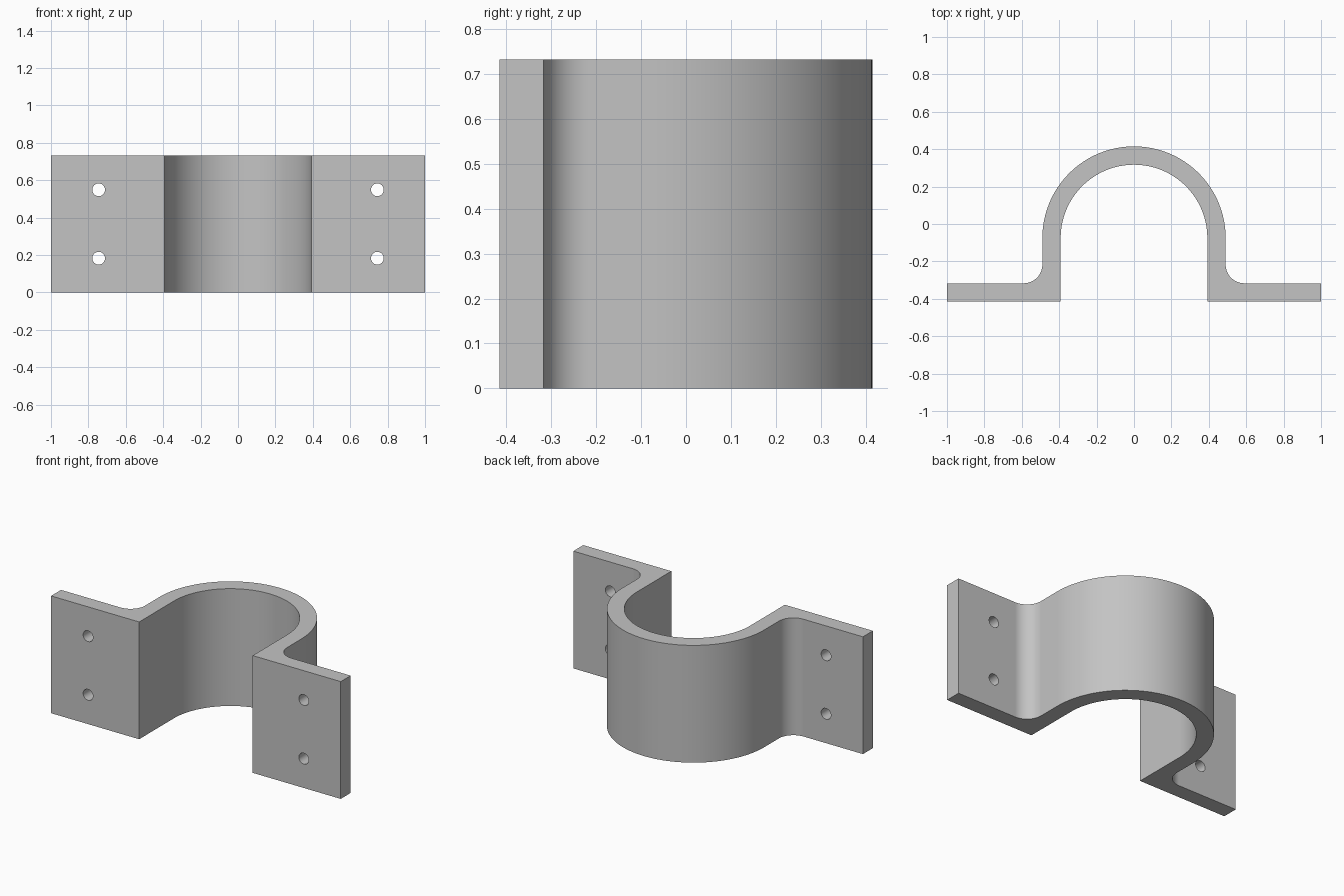
import bpy, bmesh
from math import cos, sin, pi, radians
from mathutils import Matrix

cube = bpy.data.objects.get("Cube")
if cube:
    bpy.data.objects.remove(cube, do_unlink=True)

HEIGHT = 0.732
OUTER, INNER = 0.49, 0.392
ARC_Y = -0.075                 # centre of the half ring
FRONT, BACK = -0.415, -0.317   # flange faces
FILLET = 0.1
HOLE_X, HOLE_R = 0.745, 0.034


def arc(cx, cy, r, start, end, steps):
    angles = [start + (end - start) * i / steps for i in range(steps + 1)]
    return [(cx + r * cos(a), cy + r * sin(a)) for a in angles]


def mesh_object(name, bm):
    mesh = bpy.data.meshes.new(name)
    bmesh.ops.recalc_face_normals(bm, faces=bm.faces)
    bm.to_mesh(mesh)
    bm.free()
    obj = bpy.data.objects.new(name, mesh)
    bpy.context.collection.objects.link(obj)
    return obj


# Clamp outline: right half of the outside, mirrored, then the inner arch
right = [(INNER, FRONT), (1, FRONT), (1, BACK)]
right += arc(OUTER + FILLET, BACK + FILLET, FILLET, -pi / 2, -pi, 16)
left = [(-x, y) for x, y in reversed(right)]
outline = (right + arc(0, ARC_Y, OUTER, 0, pi, 64) + left
           + arc(0, ARC_Y, INNER, pi, 0, 64))

bm = bmesh.new()
face = bm.faces.new([bm.verts.new((x, y, 0)) for x, y in outline])
top = bmesh.ops.extrude_face_region(bm, geom=[face])["geom"]
bmesh.ops.translate(bm, vec=(0, 0, HEIGHT),
                    verts=[v for v in top if isinstance(v, bmesh.types.BMVert)])
clamp = mesh_object("pipe_clamp", bm)

# Four bolt holes through the flanges
bm = bmesh.new()
for x in (-HOLE_X, HOLE_X):
    for z in (HEIGHT / 4, HEIGHT * 3 / 4):
        place = Matrix.Translation((x, (FRONT + BACK) / 2, z)) @ Matrix.Rotation(pi / 2, 4, "X")
        bmesh.ops.create_cone(bm, cap_ends=True, segments=32, radius1=HOLE_R,
                              radius2=HOLE_R, depth=0.3, matrix=place)
cutter = mesh_object("hole_cutter", bm)
cutter.hide_render = True

bpy.ops.object.select_all(action="DESELECT")
clamp.select_set(True)
bpy.context.view_layer.objects.active = clamp
cut = clamp.modifiers.new("bolt_holes", "BOOLEAN")
cut.operation, cut.solver, cut.object = "DIFFERENCE", "EXACT", cutter
bpy.ops.object.modifier_apply(modifier=cut.name)
bpy.data.objects.remove(cutter, do_unlink=True)

# Plain grey metal
grey = bpy.data.materials.new("grey_metal")
grey.use_nodes = True
colour = (0.55, 0.55, 0.55, 1)
grey.diffuse_color = colour
grey.node_tree.nodes["Principled BSDF"].inputs["Base Color"].default_value = colour
clamp.data.materials.clear()
clamp.data.materials.append(grey)

# Smooth curves with crisp edges and flat flanges
bpy.ops.object.shade_smooth_by_angle(angle=radians(30))
weighted = clamp.modifiers.new("flat_faces", "WEIGHTED_NORMAL")
weighted.keep_sharp = True
